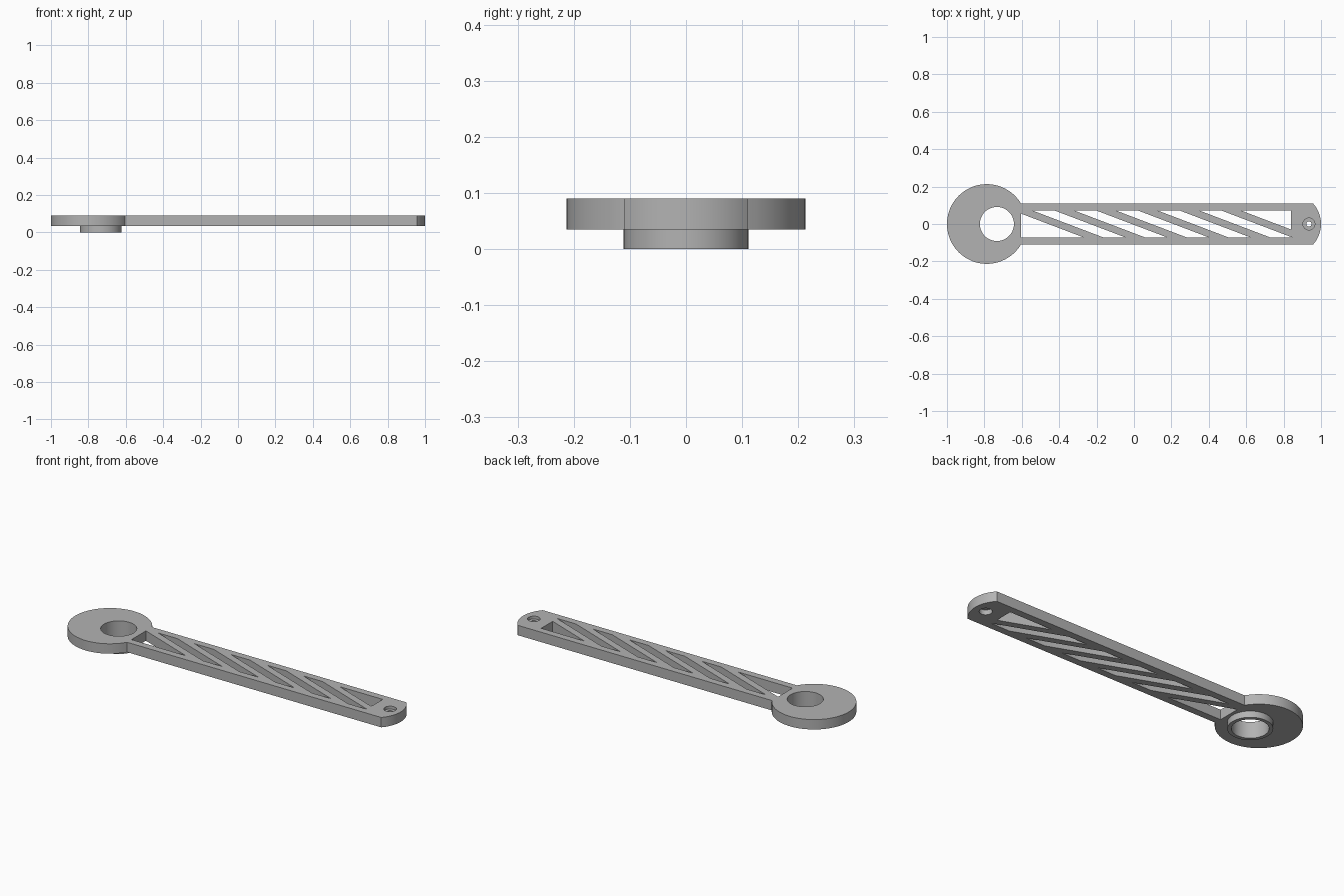
import bpy, bmesh
from math import sin, cos, asin, pi, radians

if "Cube" in bpy.data.objects:
    bpy.data.objects.remove(bpy.data.objects["Cube"])

grey = bpy.data.materials.new("plain grey")
grey.use_nodes = True
GREY = (0.45, 0.45, 0.45, 1)
grey.diffuse_color = GREY
grey.node_tree.nodes["Principled BSDF"].inputs["Base Color"].default_value = GREY


def arc(cx, r, a, b, n):
    return [(cx + r * cos(a + (b - a) * i / n), r * sin(a + (b - a) * i / n))
            for i in range(n + 1)]


def circle(cx, r, n=64):
    return arc(cx, r, 0, 2 * pi, n)[:-1]


def extruded(name, loops, z0, z1):
    """Solid slab: first loop is the outline, the others are holes."""
    curve = bpy.data.curves.new(name, 'CURVE')
    curve.dimensions = '2D'
    curve.fill_mode = 'BOTH'
    curve.extrude = (z1 - z0) / 2
    for loop in loops:
        spline = curve.splines.new('POLY')
        spline.points.add(len(loop) - 1)
        for point, (x, y) in zip(spline.points, loop):
            point.co = (x, y, 0, 1)
        spline.use_cyclic_u = True
    temp = bpy.data.objects.new(name + " outline", curve)
    bpy.context.collection.objects.link(temp)
    graph = bpy.context.evaluated_depsgraph_get()
    mesh = bpy.data.meshes.new_from_object(temp.evaluated_get(graph))
    bpy.data.objects.remove(temp)

    bm = bmesh.new()
    bm.from_mesh(mesh)
    bmesh.ops.remove_doubles(bm, verts=bm.verts, dist=0.0001)
    bmesh.ops.recalc_face_normals(bm, faces=bm.faces)
    bmesh.ops.translate(bm, verts=bm.verts, vec=(0, 0, (z0 + z1) / 2))
    bm.to_mesh(mesh)
    bm.free()
    mesh.materials.clear()
    mesh.materials.append(grey)
    obj = bpy.data.objects.new(name, mesh)
    bpy.context.collection.objects.link(obj)
    bpy.ops.object.select_all(action='DESELECT')
    obj.select_set(True)
    bpy.context.view_layer.objects.active = obj
    bpy.ops.object.shade_smooth_by_angle(angle=radians(30))
    return obj


BOTTOM, TOP = 0.035, 0.09
HALF = 0.11                      # half width of the arm
DISC_X, DISC_R = -0.787, 0.213
BORE_X, BORE_R = -0.733, 0.091
TIP_X, TIP_R = 0.838, 0.162
SCREW_X, SCREW_R = 0.935, 0.032

# Outline: round head, straight arm, shallow rounded tip
neck, tip = asin(HALF / DISC_R), asin(HALF / TIP_R)
outline = arc(TIP_X, TIP_R, -tip, tip, 16)
outline += arc(DISC_X, DISC_R, neck, 2 * pi - neck, 64)

# Slanted slots between the diagonal braces
LEFT, RIGHT, EDGE = -0.605, 0.84, 0.071
SHIFT, PITCH = 0.374, 0.223
SLOPE = 2 * EDGE / SHIFT
start, end = -0.54, -0.422
slots = []
for i in range(5):
    a, b = start + PITCH * i, end + PITCH * i
    slots.append([(a, EDGE), (a + SHIFT, -EDGE), (b + SHIFT, -EDGE), (b, EDGE)])
first, last = end - PITCH, start + PITCH * 5
slots.append([(LEFT, EDGE - SLOPE * (LEFT - first)), (LEFT, -EDGE),
              (first + SHIFT, -EDGE)])
slots.append([(last, EDGE), (RIGHT, EDGE - SLOPE * (RIGHT - last)), (RIGHT, EDGE)])

holes = [circle(BORE_X, BORE_R), circle(SCREW_X, SCREW_R, 32)]
extruded("arm_plate", [outline] + holes + slots, BOTTOM, TOP)

# Collar under the bore
extruded("bore_collar", [circle(BORE_X, 0.111), circle(BORE_X, BORE_R)], 0, BOTTOM)

# Thin seat inside the screw hole
extruded("screw_seat", [circle(SCREW_X, SCREW_R, 32), circle(SCREW_X, 0.014, 32)],
         0.062, 0.074)
